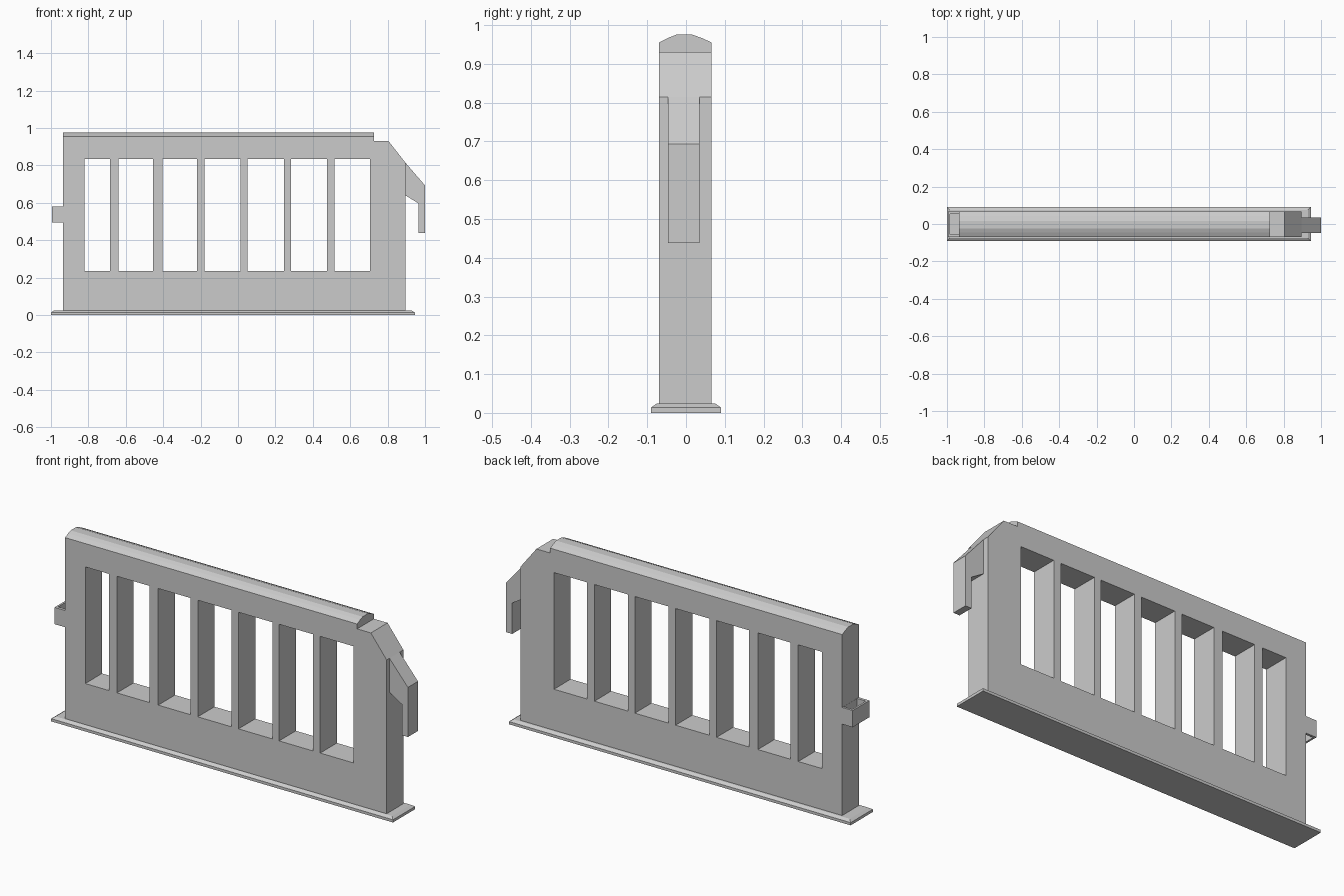
import bpy
import bmesh
from mathutils import Vector

cube = bpy.data.objects.get("Cube")
if cube:
    bpy.data.objects.remove(cube, do_unlink=True)

grey = bpy.data.materials.new("plain grey")
grey.use_nodes = True
colour = (0.6, 0.6, 0.6, 1)
grey.diffuse_color = colour
grey.node_tree.nodes["Principled BSDF"].inputs["Base Color"].default_value = colour


def finish(name, bm):
    bmesh.ops.recalc_face_normals(bm, faces=bm.faces)
    mesh = bpy.data.meshes.new(name)
    bm.to_mesh(mesh)
    bm.free()
    mesh.materials.append(grey)
    obj = bpy.data.objects.new(name, mesh)
    bpy.context.collection.objects.link(obj)
    return obj


def prism(name, outline, axis, start, end):
    """Extrude an (x, z) outline along y, or a (y, z) outline along x."""
    bm = bmesh.new()
    place = {"y": lambda p: (p[0], start, p[1]), "x": lambda p: (start, p[0], p[1])}[axis]
    face = bm.faces.new([bm.verts.new(place(p)) for p in outline])
    out = bmesh.ops.extrude_face_region(bm, geom=[face])
    shift = Vector((end - start, 0, 0) if axis == "x" else (0, end - start, 0))
    bmesh.ops.translate(bm, vec=shift, verts=[g for g in out["geom"] if isinstance(g, bmesh.types.BMVert)])
    return finish(name, bm)


def add_box(bm, low, high):
    verts = bmesh.ops.create_cube(bm, size=1)["verts"]
    for v in verts:
        v.co = [lo + (c + 0.5) * (hi - lo) for c, lo, hi in zip(v.co, low, high)]
    return verts


def cut(target, cutter):
    mod = target.modifiers.new("cut", "BOOLEAN")
    mod.operation, mod.solver, mod.object = "DIFFERENCE", "EXACT", cutter
    cutter.hide_render = True
    bpy.context.view_layer.objects.active = target
    bpy.ops.object.modifier_apply(modifier=mod.name)
    bpy.data.objects.remove(cutter, do_unlink=True)


FRONT, BACK = -0.07, 0.066

# Main panel with a chamfered upper corner
panel = prism("panel", [(-0.935, 0.015), (0.895, 0.015), (0.895, 0.815),
                        (0.805, 0.93), (-0.935, 0.93)], "y", FRONT, BACK)

# Window openings
openings = [(-0.82, -0.685), (-0.64, -0.455), (-0.405, -0.22), (-0.18, 0.013),
            (0.052, 0.245), (0.283, 0.475), (0.517, 0.705)]
bm = bmesh.new()
for left, right in openings:
    add_box(bm, (left, -0.2, 0.235), (right, 0.2, 0.835))
cut(panel, finish("opening_cutter", bm))

# Rounded top rail
prism("top_rail", [(FRONT, 0.93), (BACK, 0.93), (BACK, 0.955), (0.042, 0.966), (0.017, 0.975),
                   (-0.025, 0.975), (-0.046, 0.967), (FRONT, 0.955)], "x", -0.935, 0.727)

# Connecting hook on one end
prism("hook", [(0.88, 0.834), (0.895, 0.815), (1.0, 0.693), (1.0, 0.438), (0.965, 0.438),
               (0.965, 0.597), (0.895, 0.64), (0.88, 0.64)], "y", -0.047, 0.035)

# Open socket on the other end that takes a neighbouring hook
bm = bmesh.new()
add_box(bm, (-0.995, FRONT, 0.494), (-0.93, BACK, 0.58))
socket = finish("hook_socket", bm)
bm = bmesh.new()
add_box(bm, (-0.985, -0.055, 0.4), (-0.936, 0.054, 0.7))
cut(socket, finish("socket_cutter", bm))

# Foot plate with sloping upper edges
bm = bmesh.new()
add_box(bm, (-1.0, -0.09, 0), (0.945, 0.09, 0.014))
top = max(bm.faces, key=lambda f: f.calc_center_median().z)
out = bmesh.ops.extrude_face_region(bm, geom=[top])
bmesh.ops.delete(bm, geom=[top], context="FACES_ONLY")
for v in out["geom"]:
    if isinstance(v, bmesh.types.BMVert):
        v.co.x -= 0.015 if v.co.x > 0 else -0.015
        v.co.y *= 0.84
        v.co.z = 0.024
finish("foot_plate", bm)
